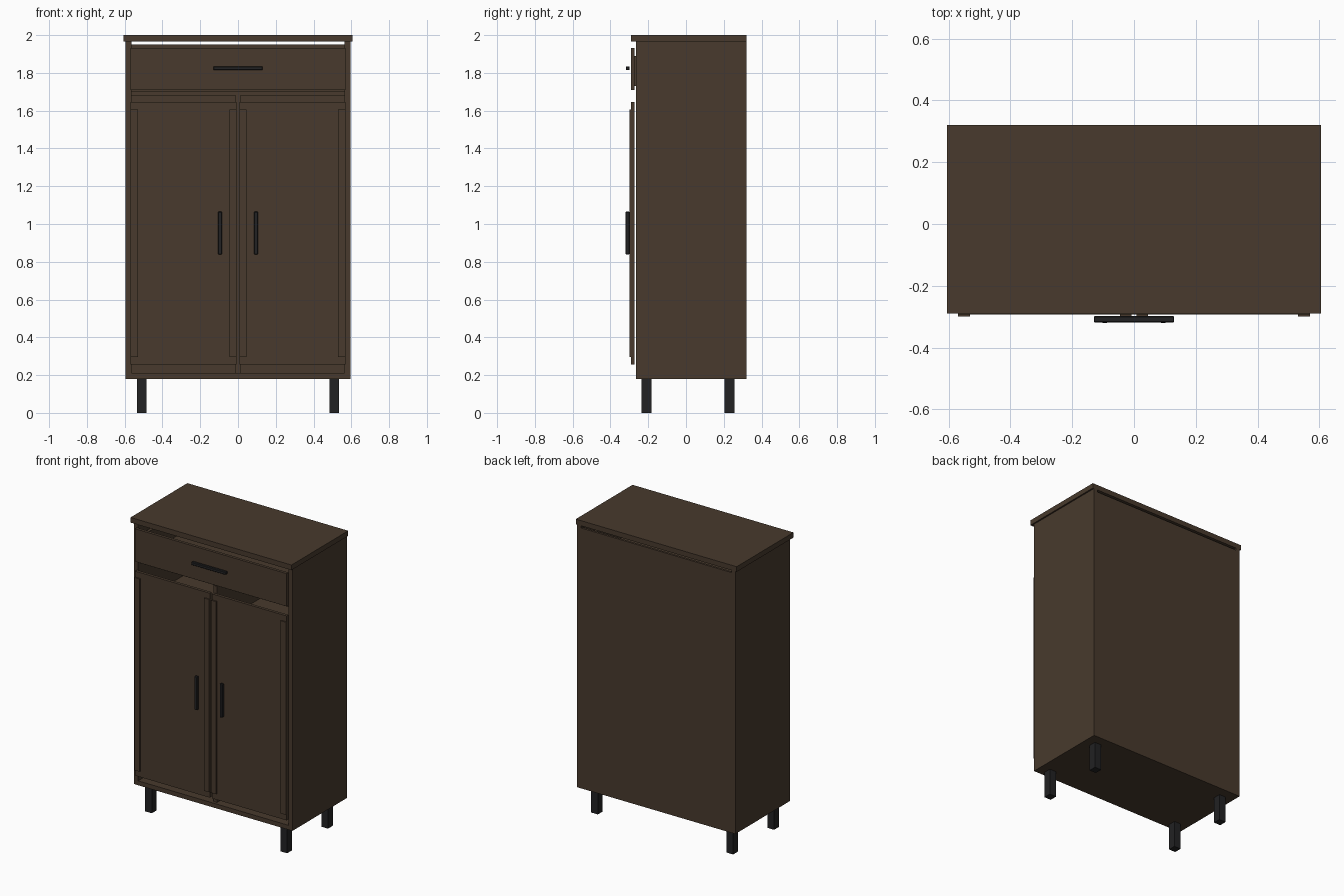
import bpy

cube = bpy.data.objects.get("Cube")
if cube:
    bpy.data.objects.remove(cube, do_unlink=True)


def material(name, color):
    mat = bpy.data.materials.new(name)
    mat.use_nodes = True
    mat.diffuse_color = color
    mat.node_tree.nodes["Principled BSDF"].inputs["Base Color"].default_value = color
    return mat


wood = material("dark_walnut", (0.065, 0.042, 0.026, 1))
metal = material("black_metal", (0.016, 0.016, 0.017, 1))


def box(name, x, y, z, mat=wood, bevel=0):
    """Box spanning the given (low, high) ranges."""
    spans = (x, y, z)
    bpy.ops.mesh.primitive_cube_add(size=1)
    ob = bpy.context.object
    ob.name = name
    for v in ob.data.vertices:
        v.co = [(lo + hi) / 2 + c * (hi - lo) for c, (lo, hi) in zip(v.co, spans)]
    ob.data.materials.append(mat)
    if bevel:
        mod = ob.modifiers.new("soft_edges", "BEVEL")
        mod.width = bevel
        mod.segments = 1
    return ob


def pair(name, x, y, z, mat=wood, bevel=0):
    """Matching boxes on the left (+x) and right (-x)."""
    box("left_" + name, x, y, z, mat, bevel)
    box("right_" + name, (-x[1], -x[0]), y, z, mat, bevel)


FRONT, BACK = -0.265, 0.32
INNER = 0.565                      # inside face of the side panels

# Carcass, open just below the top board
box("top_board", (-0.605, 0.605), (-0.29, BACK), (1.965, 2.0))
pair("side_panel", (INNER, 0.595), (FRONT, BACK), (0.18, 1.965))
box("bottom_panel", (-INNER, INNER), (FRONT, BACK), (0.18, 0.21))
box("back_panel", (-INNER, INNER), (0.305, BACK), (0.21, 1.95))

# Interior partitions and shelves
box("drawer_divider", (-INNER, INNER), (-0.24, 0.305), (1.68, 1.705))
box("centre_divider", (-0.013, 0.013), (-0.245, 0.305), (0.21, 1.68))
pair("shelf", (0.013, INNER), (-0.2, 0.305), (1.395, 1.42))

# Drawer: front plate and an open-topped tray behind it
DRAWER_FRONT = (-0.292, -0.272)
box("drawer_front", (-0.57, 0.57), DRAWER_FRONT, (1.71, 1.933))
pair("drawer_side", (0.53, 0.55), (-0.272, 0.25), (1.73, 1.89))
box("drawer_back", (-0.53, 0.53), (0.23, 0.25), (1.73, 1.89))
box("drawer_bottom", (-0.53, 0.53), (-0.272, 0.23), (1.73, 1.745))
box("drawer_handle", (-0.13, 0.13), (-0.318, -0.298), (1.815, 1.835), metal, 0.003)

# Doors with raised edge strips and upright handles
pair("door", (0.008, 0.57), DRAWER_FRONT, (0.255, 1.645))
for name, x in (("outer", (0.53, 0.57)), ("inner", (0.008, 0.045))):
    pair(name + "_door_strip", x, (-0.3, -0.292), (0.295, 1.605))
pair("door_handle", (0.085, 0.105), (-0.32, -0.3), (0.838, 1.065), metal, 0.003)

# Square legs
for name, y in (("front_leg", (-0.235, -0.183)), ("back_leg", (0.204, 0.256))):
    pair(name, (0.484, 0.534), y, (0, 0.18), metal)
